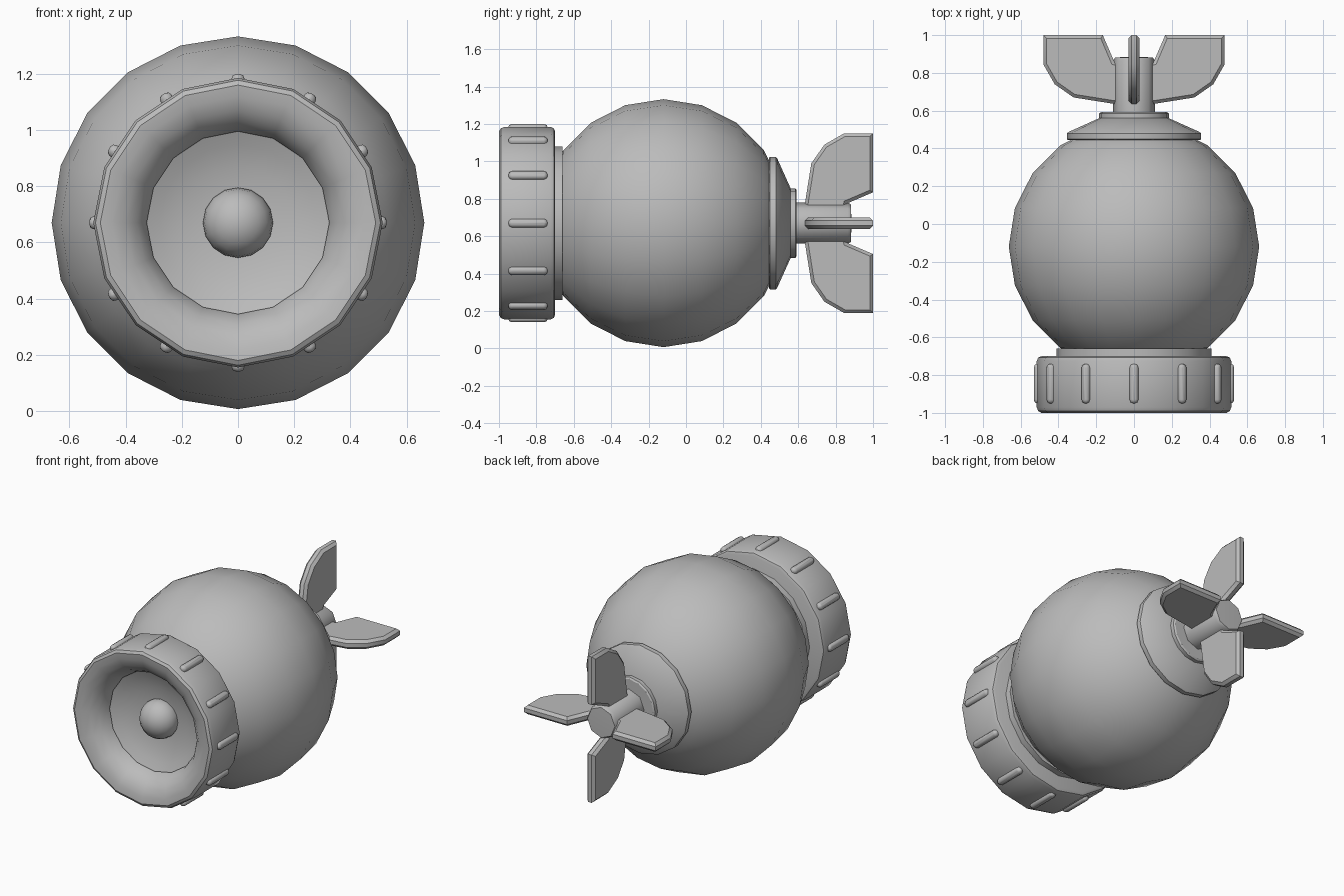
import bpy, bmesh, math
from mathutils import Matrix, Vector

if "Cube" in bpy.data.objects:
    bpy.data.objects.remove(bpy.data.objects["Cube"])

CZ = 0.67  # height of the long axis
grey = bpy.data.materials.new("plain grey")
grey.diffuse_color = (0.5, 0.5, 0.5, 1)
grey.use_nodes = True
grey.node_tree.nodes["Principled BSDF"].inputs["Base Color"].default_value = grey.diffuse_color


def finish(name, bm, smooth=40):
    bmesh.ops.remove_doubles(bm, verts=bm.verts, dist=1e-5)
    bmesh.ops.recalc_face_normals(bm, faces=bm.faces)
    me = bpy.data.meshes.new(name)
    bm.to_mesh(me)
    bm.free()
    ob = bpy.data.objects.new(name, me)
    bpy.context.collection.objects.link(ob)
    me.materials.append(grey)
    bpy.ops.object.select_all(action='DESELECT')
    ob.select_set(True)
    bpy.context.view_layer.objects.active = ob
    bpy.ops.object.shade_smooth_by_angle(angle=math.radians(smooth))
    return ob


def lathe(name, profile, sides, smooth=40):
    """Spin (radius, y) points around the long axis."""
    bm = bmesh.new()
    rings = []
    for r, y in profile:
        rings.append([bm.verts.new((r * math.sin(math.tau * i / sides), y,
                                    CZ + r * math.cos(math.tau * i / sides)))
                      for i in range(sides if r else 1)])
    for a, b in zip(rings, rings[1:]):
        for i in range(sides):
            j = (i + 1) % sides
            q = [a[i % len(a)], a[j % len(a)], b[j % len(b)], b[i % len(b)]]
            bm.faces.new(list(dict.fromkeys(q)))
    return finish(name, bm, smooth)


def ball(name, radius, y, segments, rings, squash=1):
    bm = bmesh.new()
    bmesh.ops.create_uvsphere(bm, u_segments=segments, v_segments=rings, radius=radius)
    bm.transform(Matrix.Translation((0, y, CZ)) @ Matrix.Diagonal((1, squash, 1, 1))
                 @ Matrix.Rotation(math.pi / 2, 4, 'X'))
    return finish(name, bm, 60)


# round body
ball("body", 0.663, -0.12, 20, 10)

# neck between body and front collar
lathe("neck", [(0, -0.72), (0.41, -0.72), (0.41, -0.66), (0, -0.66)], 16)

# front collar with rounded lip and hollow dish
lathe("collar", [(0.0, -0.70), (0.49, -0.70), (0.507, -0.707), (0.515, -0.725),
                 (0.515, -0.97), (0.507, -0.99), (0.49, -1.0), (0.45, -0.995),
                 (0.40, -0.975), (0.36, -0.94), (0.335, -0.90), (0.325, -0.87),
                 (0.335, -0.86)], 16, 35)
lathe("dish", [(0.335, -0.86), (0.28, -0.835), (0.20, -0.81), (0.10, -0.797),
               (0, -0.795)], 16)

# knob in the middle of the dish
ball("knob", 0.125, -0.815, 16, 10, 0.9)

# twelve grip ridges around the collar
bm = bmesh.new()
bmesh.ops.create_cube(bm, size=1)
bm.transform(Matrix.Diagonal((0.046, 0.21, 0.06, 1)))
bmesh.ops.bevel(bm, geom=[e for e in bm.edges if abs(e.verts[0].co.z - e.verts[1].co.z) > 0.01],
                offset=0.02, segments=2, affect='EDGES', profile=0.5)
bmesh.ops.bevel(bm, geom=[e for e in bm.edges if all(v.co.z > 0.02 for v in e.verts)],
                offset=0.016, segments=2, affect='EDGES', profile=0.5)
ridge = bpy.data.meshes.new("ridge_shape")
bm.to_mesh(ridge)
bm.free()
bm = bmesh.new()
for i in range(12):
    start = len(bm.verts)
    bm.from_mesh(ridge)
    bm.verts.ensure_lookup_table()
    m = (Matrix.Translation((0, -0.845, CZ)) @ Matrix.Rotation(math.tau * i / 12, 4, 'Y')
         @ Matrix.Translation((0, 0, 0.499)))
    bmesh.ops.transform(bm, matrix=m, verts=bm.verts[start:])
bpy.data.meshes.remove(ridge)
finish("grip_ridges", bm, 50)

# stepped rear cap and tail stem
lathe("rear_cap", [(0, 0.445), (0.35, 0.445), (0.355, 0.45), (0.355, 0.48), (0.345, 0.488),
                   (0.185, 0.56), (0, 0.56)], 16, 30)
lathe("rear_disc", [(0, 0.55), (0.185, 0.55), (0.185, 0.585), (0.175, 0.592), (0, 0.592)], 16, 30)
lathe("tail_stem", [(0, 0.58), (0.11, 0.58), (0.11, 0.865), (0.10, 0.882), (0, 0.885)], 8, 50)

# four tail fins: thick plates with chamfered rims, (distance from axis, y)
OUTLINE = [(0.48, 1.0), (0.48, 0.845), (0.42, 0.74), (0.32, 0.67), (0.10, 0.635),
           (0.06, 0.64), (0.06, 0.85), (0.105, 0.86), (0.165, 1.0)]


def inset(points, d):
    out = []
    for i, p in enumerate(points):
        p, a, b = Vector(p), Vector(points[i - 1]), Vector(points[(i + 1) % len(points)])
        n1 = Vector((p.y - a.y, a.x - p.x)).normalized()
        n2 = Vector((b.y - p.y, p.x - b.x)).normalized()
        n = (n1 + n2).normalized()
        out.append(p + n * d / n.dot(n1))
    return out


bm = bmesh.new()
for k in range(4):
    turn = Matrix.Translation((0, 0, CZ)) @ Matrix.Rotation(math.pi / 2 * k, 4, 'Y')
    layers = []
    for t, d in ((-0.03, 0.017), (-0.013, 0.0), (0.013, 0.0), (0.03, 0.017)):
        layers.append([bm.verts.new(turn @ Vector((p[0], p[1], t))) for p in inset(OUTLINE, d)])
    bm.faces.new(layers[0])
    bm.faces.new(layers[-1])
    for a, b in zip(layers, layers[1:]):
        for i in range(len(a)):
            bm.faces.new((a[i - 1], a[i], b[i], b[i - 1]))
finish("tail_fins", bm, 40)
